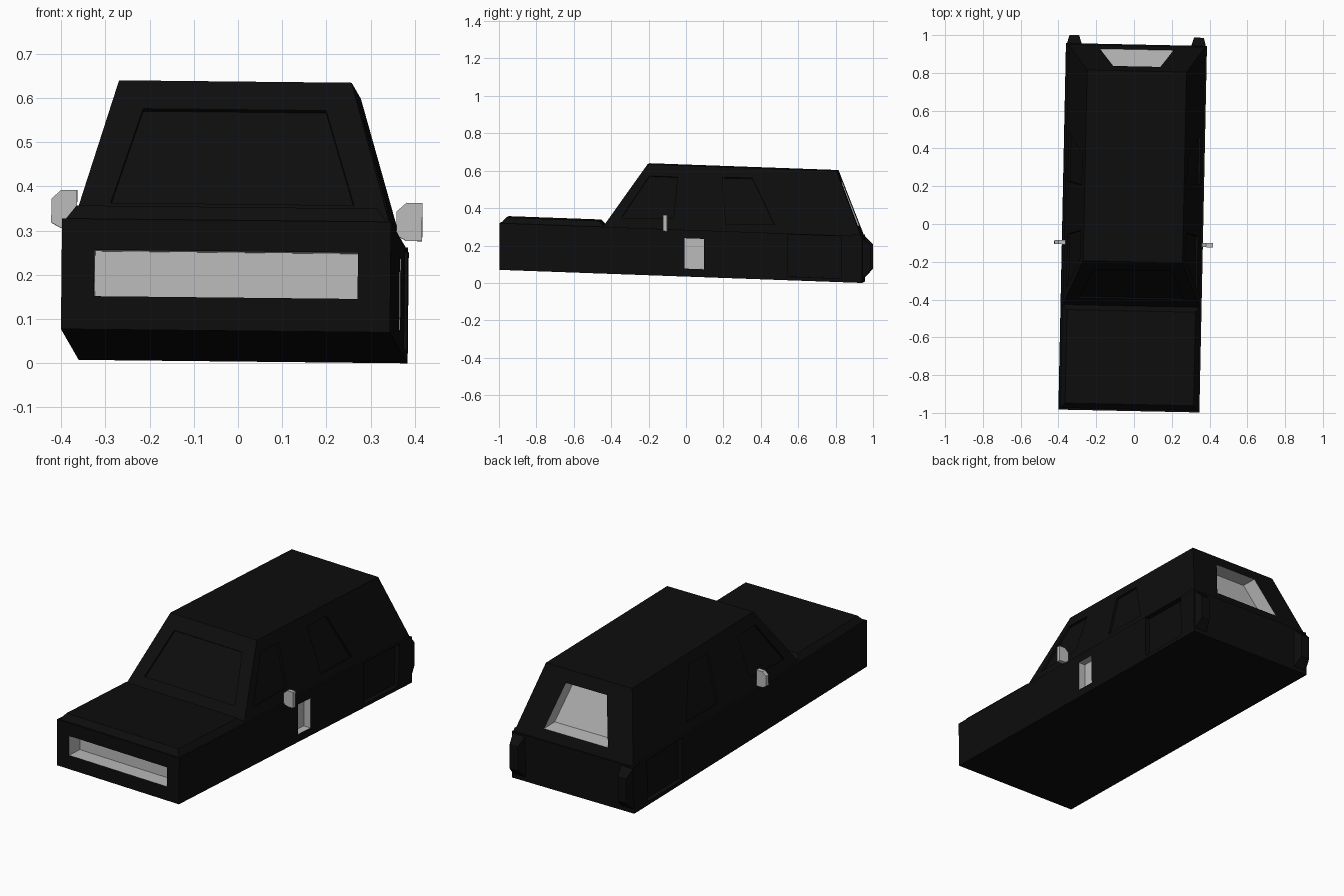
import bpy, bmesh
from mathutils import Matrix, Vector

if "Cube" in bpy.data.objects:
    bpy.data.objects.remove(bpy.data.objects["Cube"])


def material(name, rgb):
    m = bpy.data.materials.new(name)
    m.diffuse_color = (*rgb, 1)
    m.use_nodes = True
    m.node_tree.nodes["Principled BSDF"].inputs["Base Color"].default_value = m.diffuse_color
    return m


MATS = [material("black_paint", (0.004, 0.004, 0.004)),
        material("light_grey", (0.5, 0.5, 0.5))]
BLACK, GREY = 0, 1

# The whole car sits slightly turned and tilted in its frame
TILT = Matrix(((1, 0.0207, 0.0105, -0.008),
               (-0.0207, 1, 0, 0),
               (-0.0105, -0.036, 1, 0.038),
               (0, 0, 0, 1)))


def hull(name, points, mat=BLACK):
    """Convex solid around a few points."""
    bm = bmesh.new()
    for p in points:
        bm.verts.new(p)
    bmesh.ops.convex_hull(bm, input=bm.verts[:])
    bmesh.ops.dissolve_limit(bm, angle_limit=0.005, verts=bm.verts[:], edges=bm.edges[:])
    bmesh.ops.recalc_face_normals(bm, faces=bm.faces[:])
    for f in bm.faces:
        f.material_index = mat
    me = bpy.data.meshes.new(name)
    bm.to_mesh(me)
    bm.free()
    for m in MATS:
        me.materials.append(m)
    ob = bpy.data.objects.new(name, me)
    bpy.context.collection.objects.link(ob)
    return ob


def frustum(name, low, high):
    """Symmetric block; each level is (z, y_front, y_back, half_width)."""
    return hull(name, [(s * w, y, z) for z, y0, y1, w in (low, high)
                       for y in (y0, y1) for s in (-1, 1)])


def recess(name, quad, inward, depth, mat=BLACK):
    """Cutter that sinks a quad into the surface."""
    n = Vector(inward).normalized()
    return hull(name, [Vector(p) + n * d for p in quad for d in (-0.04, depth)], mat)


# Body pieces
body = frustum("car_body", (0, -0.99, 0.95, 0.372), (0.25, -0.99, 0.95, 0.372))
adds = [frustum("hood", (0.24, -0.989, -0.42, 0.371), (0.281, -0.955, -0.46, 0.34)),
        frustum("cabin", (0.235, -0.447, 0.949, 0.366), (0.592, -0.20, 0.81, 0.263))]
for s in (-1, 1):
    adds.append(hull("tail_corner", [(s * x, y, z) for y, x0, x1, z0, z1 in
                     ((0.90, 0.285, 0.371, 0.001, 0.26),
                      (0.93, 0.285, 0.371, 0.001, 0.26),
                      (0.993, 0.305, 0.355, 0.07, 0.20))
                     for x in (x0, x1) for z in (z0, z1)]))


# Surface rules for the sloping cabin faces
def side_x(z):
    return 0.362 - (z - 0.25) * 0.288


def screen_y(z):
    return -0.43 + (z - 0.26) * 0.692


def back_y(z):
    return 0.949 - (z - 0.235) * 0.389


cuts = [
    # Grille opening
    recess("grille_cut", [(x, -0.99, z) for x in (-0.298, 0.298) for z in (0.075, 0.18)],
           (0, 1, 0), 0.09, GREY),
    # Windscreen
    recess("windscreen_cut", [(s * w, screen_y(z), z) for s in (-1, 1)
                              for w, z in ((0.275, 0.308), (0.207, 0.527))],
           (0, 0.82, -0.57), 0.01),
    # Rear window
    recess("rear_window_cut", [(s * w, back_y(z), z) for s in (-1, 1)
                               for w, z in ((0.195, 0.30), (0.125, 0.53))],
           (0, -1, 0), 0.09, GREY),
    # Side door opening
    recess("door_cut", [(0.372, y, z) for y in (0.0, 0.105) for z in (0.042, 0.205)],
           (-1, 0, 0), 0.04, GREY),
]
# Side windows and rear wing panels
windows = (((-0.19, 0.53), (-0.04, 0.53), (-0.06, 0.31), (-0.34, 0.30)),
           ((0.20, 0.535), (0.36, 0.54), (0.48, 0.295), (0.22, 0.29)))
for s in (-1, 1):
    for win in windows:
        cuts.append(recess("side_window_cut", [(s * side_x(z), y, z) for y, z in win],
                           (-s, 0, -0.288), 0.012))
    cuts.append(recess("wing_cut", [(s * 0.372, y, z) for y in (0.55, 0.84)
                                    for z in (0.02, 0.245)], (-s, 0, 0), 0.025))

# Join and cut the body, then bake the result
for op, parts in (('UNION', adds), ('DIFFERENCE', cuts)):
    for p in parts:
        p.hide_render = True
        mod = body.modifiers.new(p.name, 'BOOLEAN')
        mod.operation = op
        mod.solver = 'EXACT'
        mod.object = p
bpy.context.view_layer.update()
baked = bpy.data.meshes.new_from_object(
    body.evaluated_get(bpy.context.evaluated_depsgraph_get()))
body.modifiers.clear()
body.data = baked
for p in adds + cuts:
    bpy.data.objects.remove(p)

# Door mirrors: the same six-sided plate on both sides
plate = ((0, 0.012), (0.022, 0), (0.058, 0), (0.058, 0.086), (0.022, 0.086), (0, 0.066))
mirrors = [hull(name, [(x0 + x, y, z0 + z) for x, z in plate for y in (-0.115, -0.092)], GREY)
           for name, x0, z0 in (("left_mirror", -0.415, 0.26), ("right_mirror", 0.366, 0.239))]

for ob in [body] + mirrors:
    ob.data.transform(TILT)
    ob.data.update()
